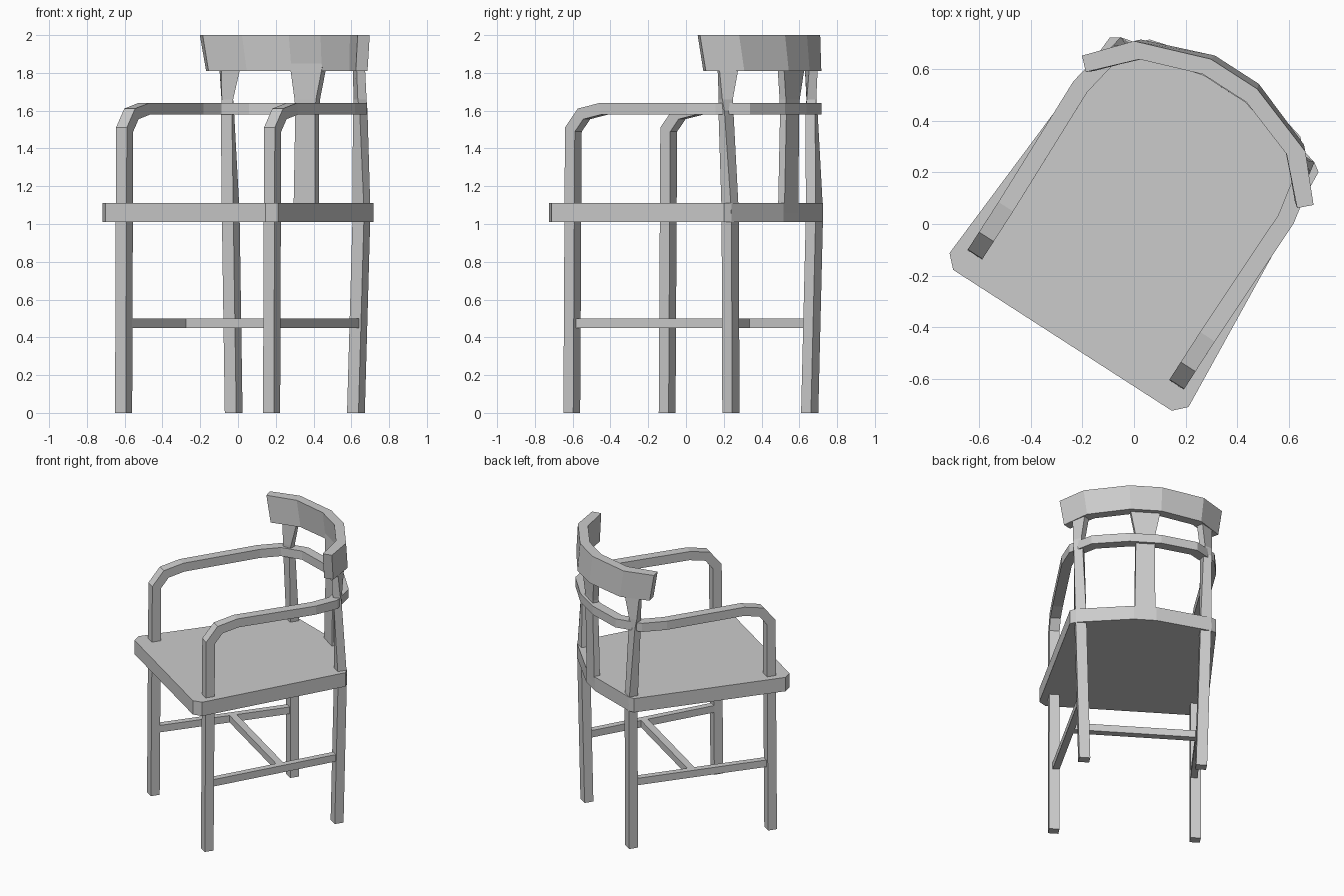
import bpy, math
from mathutils import Vector, Matrix

if "Cube" in bpy.data.objects:
    bpy.data.objects.remove(bpy.data.objects["Cube"])

# The chair is built square to its own axes, then turned as a whole
TURN = Matrix.Rotation(math.radians(-32.8), 4, 'Z') @ Matrix.Translation((0.011, 0, 0))


def make(name, verts, faces):
    me = bpy.data.meshes.new(name)
    me.from_pydata([TURN @ Vector(v) for v in verts], [], faces)
    ob = bpy.data.objects.new(name, me)
    bpy.context.collection.objects.link(ob)
    import bmesh
    bm = bmesh.new()
    bm.from_mesh(me)
    bmesh.ops.recalc_face_normals(bm, faces=bm.faces)
    bm.to_mesh(me)
    bm.free()
    return ob


def loft(name, rings):
    n = len(rings[0])
    verts = [p for r in rings for p in r]
    faces = [(i * n + j, i * n + (j + 1) % n, (i + 1) * n + (j + 1) % n, (i + 1) * n + j)
             for i in range(len(rings) - 1) for j in range(n)]
    faces += [tuple(range(n)), tuple(range(len(verts) - n, len(verts)))]
    return make(name, verts, faces)


def sweep(name, path, w, h):
    """Rectangular bar with mitred joints along a path."""
    path = [Vector(p) for p in path]
    rings = []
    for i, p in enumerate(path):
        a = (p - path[max(i - 1, 0)]).normalized()
        b = (path[min(i + 1, len(path) - 1)] - p).normalized()
        t = (a + b).normalized()
        side = Vector((t.y, -t.x, 0)).normalized()
        up = side.cross(t)
        k = 1 / max(a.dot(t), b.dot(t))
        d = b - a
        flat = abs(d.dot(side)) > abs(d.dot(up))
        s = side * w / 2 * (k if flat else 1)
        u = up * h / 2 * (1 if flat else k)
        rings.append([p - s - u, p + s - u, p + s + u, p - s + u])
    return loft(name, rings)


def post(name, sections, m=1):
    """Upright post: sections of z, x, y, width, depth, twist in degrees."""
    rings = []
    for z, x, y, w, d, rot in sections:
        c, s = math.cos(math.radians(rot)), math.sin(math.radians(rot))
        rings.append([(m * (x + i * w / 2 * c - j * d / 2 * s), y + i * w / 2 * s + j * d / 2 * c, z)
                      for i, j in ((-1, -1), (1, -1), (1, 1), (-1, 1))])
    return loft(name, rings)


# Seat slab with clipped corners and a bowed rear edge
half = [(0.505, -0.53), (0.552, -0.483), (0.482, 0.558), (0.446, 0.582), (0.075, 0.67)]
outline = half + [(-x, y) for x, y in reversed(half)]
loft("seat", [[(x, y, z) for x, y in outline] for z in (1.01, 1.11)])

# Front legs, arms and back rail in one bent bar
arm = [(0.466, -0.412, 0), (0.466, -0.402, 1.5), (0.466, -0.335, 1.583), (0.466, -0.21, 1.61),
       (0.475, 0.335, 1.61), (0.447, 0.485, 1.61), (0.33, 0.605, 1.61), (0.10, 0.665, 1.61)]
sweep("front_legs_and_arm_rail", [(-x, y, z) for x, y, z in arm] + arm[::-1], 0.068, 0.062)

# Curved crest rail, leaning and flaring upward
plan = [((0.488, 0.395), (0.535, 0.44)), ((0.34, 0.549), (0.396, 0.597)), ((0.10, 0.634), (0.107, 0.70))]
plan = plan + [((-a[0], a[1]), (-b[0], b[1])) for a, b in reversed(plan)]
loft("crest_rail", [[(a[0] * .95, a[1] + .02, 1.81), (b[0] * .95, b[1] + .02, 1.81),
                     (b[0], b[1], 2), (a[0], a[1], 2)] for a, b in plan])

# Back legs running up into the crest, and side stretchers
for m, side in ((1, "right"), (-1, "left")):
    post("back_leg_" + side, [(0, .385, .538, .072, .062, 0), (1.06, .412, .551, .072, .062, 0),
                              (1.6, .418, .528, .06, .052, -20), (1.66, .418, .527, .06, .05, -35),
                              (1.85, .405, .535, .11, .045, -47)], m)
    sweep("side_stretcher_" + side, [(m * .455, -.39, .475), (m * .397, .53, .475)], .045, .05)

# Cross stretcher and flared back splat
sweep("cross_stretcher", [(-.42, .125, .475), (.42, .125, .475)], .05, .05)
post("back_splat", [(1.06, 0, .65, .135, .04, 0), (1.6, 0, .66, .125, .04, 0),
                    (1.66, 0, .66, .135, .04, 0), (1.85, 0, .67, .21, .04, 0)])
